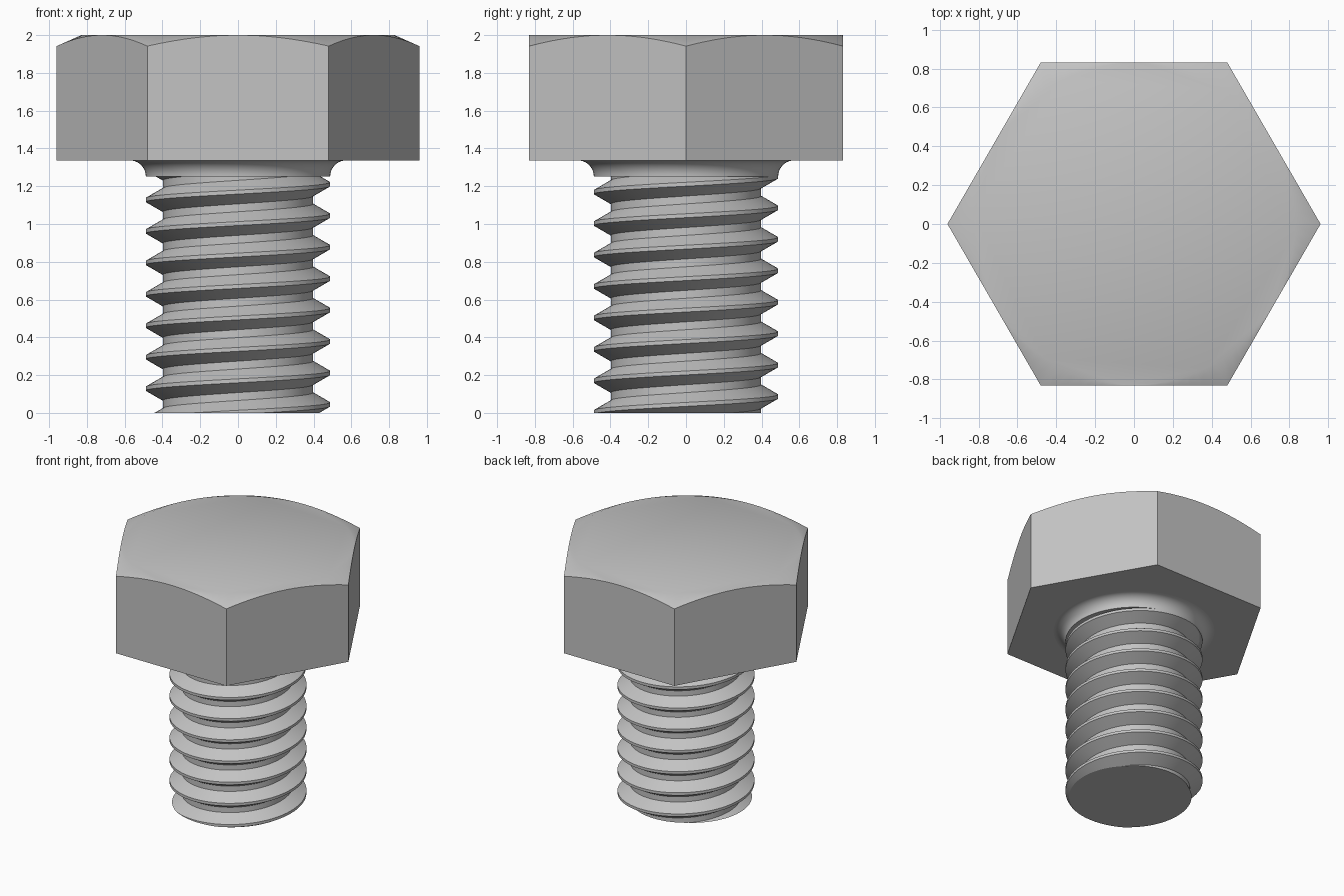
import bpy, bmesh
from math import sin, cos, pi, radians

cube = bpy.data.objects.get("Cube")
if cube:
    bpy.data.objects.remove(cube, do_unlink=True)

STEEL = (0.55, 0.55, 0.55, 1)
steel = bpy.data.materials.new("grey steel")
steel.use_nodes = True
steel.diffuse_color = STEEL
steel.node_tree.nodes["Principled BSDF"].inputs["Base Color"].default_value = STEEL


def finish(bm, name):
    """Turn a bmesh into a smooth-by-angle steel object."""
    bmesh.ops.remove_doubles(bm, verts=bm.verts, dist=1e-5)
    bmesh.ops.recalc_face_normals(bm, faces=bm.faces)
    mesh = bpy.data.meshes.new(name)
    bm.to_mesh(mesh)
    bm.free()
    obj = bpy.data.objects.new(name, mesh)
    bpy.context.collection.objects.link(obj)
    mesh.materials.append(steel)
    bpy.ops.object.select_all(action="DESELECT")
    obj.select_set(True)
    bpy.context.view_layer.objects.active = obj
    bpy.ops.object.shade_smooth_by_angle(angle=radians(29))
    return obj


def ring(bm, radius_z, steps):
    """Ring of vertices; radius_z(angle) gives radius and height."""
    verts = []
    for i in range(steps):
        a = 2 * pi * i / steps
        r, z = radius_z(a)
        verts.append(bm.verts.new((r * cos(a), r * sin(a), z)))
    return verts


def bridge(bm, low, high):
    n = len(low)
    for i in range(n):
        j = (i + 1) % n
        bm.faces.new((low[i], low[j], high[j], high[i]))


# Hexagonal head with a conical chamfer on top
CORNER, HEAD_BASE, TOP = 0.96, 1.337, 2.0
FLAT = CORNER * cos(pi / 6)
CHAMFER = 0.058 / (CORNER - FLAT)


def hex_radius(a):
    return FLAT / cos(a % (pi / 3) - pi / 6)


bm = bmesh.new()
base = ring(bm, lambda a: (hex_radius(a), HEAD_BASE), 96)
rim = ring(bm, lambda a: (hex_radius(a), TOP - CHAMFER * (hex_radius(a) - FLAT)), 96)
disc = ring(bm, lambda a: (FLAT - 0.002, TOP), 96)
bridge(bm, base, rim)
bridge(bm, rim, disc)
bm.faces.new(disc)
bm.faces.new(base)
finish(bm, "hex_head")

# Concave fillet collar under the head
MAJOR, NECK = 0.488, 1.252
FILLET = HEAD_BASE - NECK
bm = bmesh.new()
rings = []
for k in range(11):
    t = k / 10 * pi / 2
    r, z = MAJOR + FILLET * (1 - cos(t)), NECK + FILLET * sin(t)
    rings.append(ring(bm, lambda a: (r, z), 96))
for low, high in zip(rings, rings[1:]):
    bridge(bm, low, high)
bm.faces.new(rings[0])
finish(bm, "fillet_collar")

# Right-handed helical thread, trimmed flat at both ends
PITCH, PHASE, SEG = 0.1665, 0.045, 72
MINOR = MAJOR - 0.09
profile = [(MINOR, -PITCH * 3 / 8), (MAJOR, -PITCH / 16),
           (MAJOR, PITCH / 16), (MINOR, PITCH * 3 / 8)]
bm = bmesh.new()
rows = []
for s in range(-2 * SEG, 10 * SEG):
    a = 2 * pi * s / SEG
    rows.append([bm.verts.new((r * cos(a), r * sin(a), PHASE + PITCH * s / SEG + dz))
                 for r, dz in profile])
for i in range(len(rows) - 1):
    here, nxt = rows[i], rows[i + 1]
    for k in range(3):
        bm.faces.new((here[k], nxt[k], nxt[k + 1], here[k + 1]))
    if i + 1 + SEG < len(rows):
        bm.faces.new((here[3], nxt[3], rows[i + 1 + SEG][0], rows[i + SEG][0]))
for height, direction in ((0, -1), (NECK, 1)):
    cut = bmesh.ops.bisect_plane(bm, geom=bm.verts[:] + bm.edges[:] + bm.faces[:], dist=1e-6,
                                 plane_co=(0, 0, height), plane_no=(0, 0, direction),
                                 clear_outer=True)
    edges = [e for e in cut["geom_cut"] if isinstance(e, bmesh.types.BMEdge)]
    if height == 0:
        bmesh.ops.edgeloop_fill(bm, edges=edges)
finish(bm, "threaded_shank")
